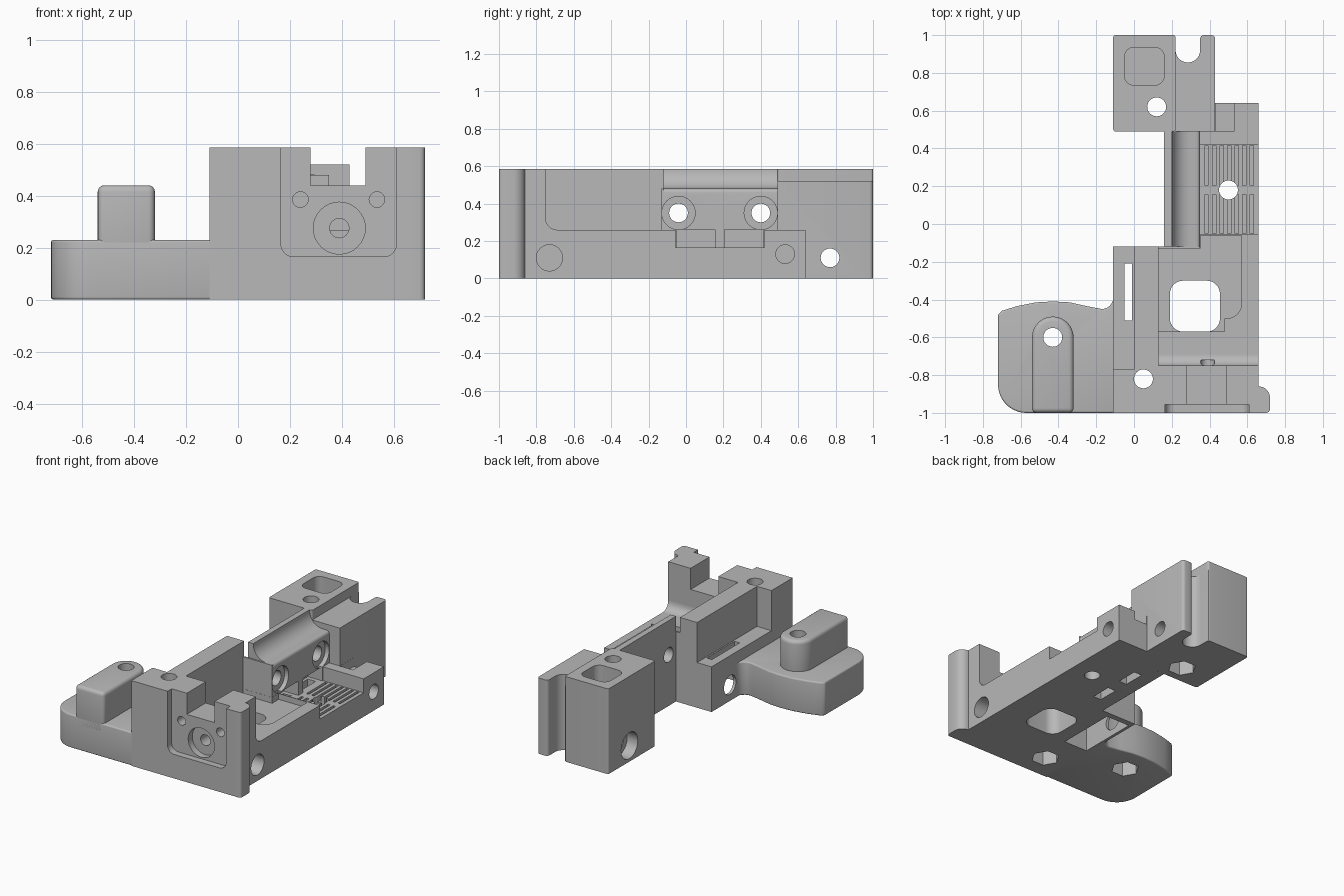
import bpy, bmesh
from math import cos, sin, radians

old = bpy.data.objects.get("Cube")
if old:
    bpy.data.objects.remove(old, do_unlink=True)

grey = bpy.data.materials.new("mid grey")
grey.use_nodes = True
grey.diffuse_color = (0.48, 0.48, 0.48, 1)
grey.node_tree.nodes["Principled BSDF"].inputs["Base Color"].default_value = (0.48, 0.48, 0.48, 1)

parts, cutters = [], []


def arc(cx, cy, r, a0, a1, n=8):
    return [(cx + r * cos(radians(a0 + (a1 - a0) * i / n)),
             cy + r * sin(radians(a0 + (a1 - a0) * i / n))) for i in range(n + 1)]


def ring(cx, cy, r, n=32):
    return arc(cx, cy, r, 0, 360, n)[:-1]


def rect(x0, y0, x1, y1, r=0):
    if not r:
        return [(x0, y0), (x1, y0), (x1, y1), (x0, y1)]
    return (arc(x0 + r, y0 + r, r, 180, 270) + arc(x1 - r, y0 + r, r, 270, 360)
            + arc(x1 - r, y1 - r, r, 0, 90) + arc(x0 + r, y1 - r, r, 90, 180))


def prism(name, pts, axis, lo, hi, bevel=0):
    """Extrude a flat outline along one axis."""
    place = {"z": lambda a, b, h: (a, b, h),
             "y": lambda a, b, h: (a, h, b),
             "x": lambda a, b, h: (h, a, b)}[axis]
    bm = bmesh.new()
    low = [bm.verts.new(place(a, b, lo)) for a, b in pts]
    top = [bm.verts.new(place(a, b, hi)) for a, b in pts]
    bm.faces.new(low)
    bm.faces.new(top)
    for i in range(len(pts)):
        j = (i + 1) % len(pts)
        bm.faces.new((low[i], low[j], top[j], top[i]))
    bmesh.ops.recalc_face_normals(bm, faces=bm.faces)
    me = bpy.data.meshes.new(name)
    bm.to_mesh(me)
    bm.free()
    me.materials.append(grey)
    ob = bpy.data.objects.new(name, me)
    bpy.context.collection.objects.link(ob)
    if bevel:
        m = ob.modifiers.new("round", "BEVEL")
        m.width, m.segments, m.limit_method = bevel, 4, "ANGLE"
        m.angle_limit = radians(40)
    return ob


def part(*args, **kw):
    parts.append(prism(*args, **kw))


def cut(*args):
    ob = prism(*args)
    ob.hide_render = True
    cutters.append(ob)


# Base plate
part("base_plate", [(-.11, -1), (.66, -1), (.66, .64), (.43, .64), (.43, .49), (.16, .49),
                    (.16, -.12), (-.11, -.12)], "z", 0, .26)

# Tall side wall with its outer ledge
part("side_wall", [(-.11, -1), (.13, -1), (.13, -.12), (0, -.12), (0, -.77), (-.11, -.77)],
     "z", .26, .585)
part("ledge", rect(-.11, -.77, 0, -.12), "z", .26, .31)

# Front wall with a notch, corner lug and inner fillet
part("front_wall", [(.13, .26), (.66, .26), (.66, .585), (.49, .585), (.49, .44), (.28, .44),
                    (.28, .585), (.13, .585)], "y", -1, -.75)
part("corner_lug", [(.66, -1)] + arc(.70, -.98, .02, 270, 360, 4)
     + arc(.66, -.92, .06, 0, 90), "z", 0, .585)
part("inner_fillet", [(-.75, .26), (-.57, .26)] + arc(-.69, .32, .06, 270, 180), "x", .13, .66)

# Long wall with the curved cover
part("curved_cover", [(.16, .26), (.35, .26)] + arc(.33, .46, .02, 0, 90, 4)
     + arc(.30, .58, .10, 270, 180) + [(.20, .585), (.16, .585)], "y", -.12, .49)
part("cover_end", [(.13, -.13), (.35, -.13), (.35, -.12), (.13, -.12)], "z", .26, .48)

# Rear block and the lower wing beside it
part("rear_block", rect(-.11, .49, .22, 1, .012), "z", 0, .585)
part("rear_wing", [(.22, .49), (.43, .49)] + arc(.41, .98, .02, 0, 90, 4)
     + arc(.37, .98, .02, 90, 180, 4) + arc(.285, .92, .065, 0, -180, 14) + [(.22, 1)],
     "z", 0, .52)

# Side foot and its raised boss
part("side_foot", arc(-.57, -.85, .15, 180, 270, 10) + [(-.09, -1), (-.09, -.36)]
     + [(-.11, -.38)] + arc(-.17, -.39, .06, 0, -90, 6)
     + [(-.25, -.435), (-.34, -.415), (-.43, -.41), (-.52, -.415), (-.62, -.435), (-.70, -.46),
        (-.72, -.48)], "z", 0, .23, bevel=.018)
part("foot_boss", [(-.54, -1), (-.32, -1)] + arc(-.43, -.60, .11, 0, 180, 16),
     "z", .15, .44, bevel=.025)

# Vertical screw holes with hexagonal nut pockets underneath
for x, y in [(-.43, -.60), (.05, -.82), (.12, .62)]:
    cut("screw_hole", ring(x, y, .05), "z", -.1, .7)
    cut("nut_pocket", ring(x, y, .09, 6), "z", -.1, .10)
cut("plate_hole", ring(.5, .18, .05), "z", -.1, .4)

# Large opening, sensor slot and pockets
cut("filament_opening", rect(.19, -.57, .455, -.30, .07), "z", -.1, .4)
cut("slot", rect(-.05, -.51, -.01, -.21), "z", -.1, .4)
cut("under_pocket", rect(-.09, -.58, .09, -.16), "z", -.1, .18)
cut("top_pocket", rect(-.05, .735, .16, .935, .05), "z", .47, .7)

# Sunken inner floor beside the rail
cut("floor_recess", [(.13, -.57), (.48, -.57), (.48, -.50)] + arc(.49, -.42, .08, 270, 360)
    + [(.57, -.06), (.351, -.06), (.351, -.131), (.13, -.131)], "z", .22, .2605)

# Low ribbed bed with grooves either side of a middle bar
cut("bed_recess", rect(.35, -.055, .8, .42), "z", .165, .27)
for y0, y1 in [(-.05, .155), (.205, .415)]:
    for i in range(7):
        x = .375 + i * .04
        cut("bed_groove", rect(x, y0, x + .018, y1), "z", .125, .2)
    cut("tie_channel", rect(.24, y0, .36, y1), "z", .165, .262)
    cut("tie_slot", rect(.26, y0 + .03, .32, y1 - .03), "z", -.1, .2)
cut("post_step", rect(.431, .49, .53, .7), "z", .20, .3)

# Cross holes through the cover, rear block, rail end and front corner
for y in (-.04, .40):
    cut("cover_hole", ring(y, .35, .05), "x", .14, .5)
    cut("cover_counterbore", ring(y, .35, .089), "x", .32, .5)
cut("rear_cross_hole", ring(.77, .11, .05), "x", -.3, .6)
cut("rear_counterbore", ring(.77, .11, .09), "x", -.3, -.03)
cut("rail_hole", ring(.53, .13, .05), "x", .53, .8)
cut("corner_hole", ring(-.73, .11, .07), "x", .56, .8)
cut("pocket_hole", ring(-.32, .11, .065), "x", -.3, 0)

# Recessed front panel with its bore and two small holes
cut("front_panel", rect(.165, .165, .61, .7, .05), "y", -1.1, -.955)
cut("front_counterbore", ring(.39, .275, .10), "y", -1.1, -.91)
cut("front_bore", ring(.39, .275, .037), "y", -1.1, -.72)
for x in (.24, .535):
    cut("front_pin_hole", ring(x, .385, .03, 20), "y", -1.1, -.85)


def bounds(ob):
    return [(min(v.co[k] for v in ob.data.vertices), max(v.co[k] for v in ob.data.vertices))
            for k in range(3)]


# Apply the cuts to each part they reach
for ob in parts:
    box = bounds(ob)
    for c in cutters:
        if all(a[0] < b[1] and b[0] < a[1] for a, b in zip(box, bounds(c))):
            m = ob.modifiers.new("cut", "BOOLEAN")
            m.operation, m.solver, m.object = "DIFFERENCE", "EXACT", c
bpy.context.view_layer.update()
deps = bpy.context.evaluated_depsgraph_get()
baked = [bpy.data.meshes.new_from_object(ob.evaluated_get(deps)) for ob in parts]
for ob, me in zip(parts, baked):
    ob.modifiers.clear()
    ob.data = me
for c in cutters:
    bpy.data.objects.remove(c, do_unlink=True)

# Smooth the round surfaces and keep the edges sharp
bpy.ops.object.select_all(action="DESELECT")
for ob in parts:
    ob.select_set(True)
bpy.context.view_layer.objects.active = parts[0]
bpy.ops.object.shade_smooth_by_angle(angle=radians(30))
